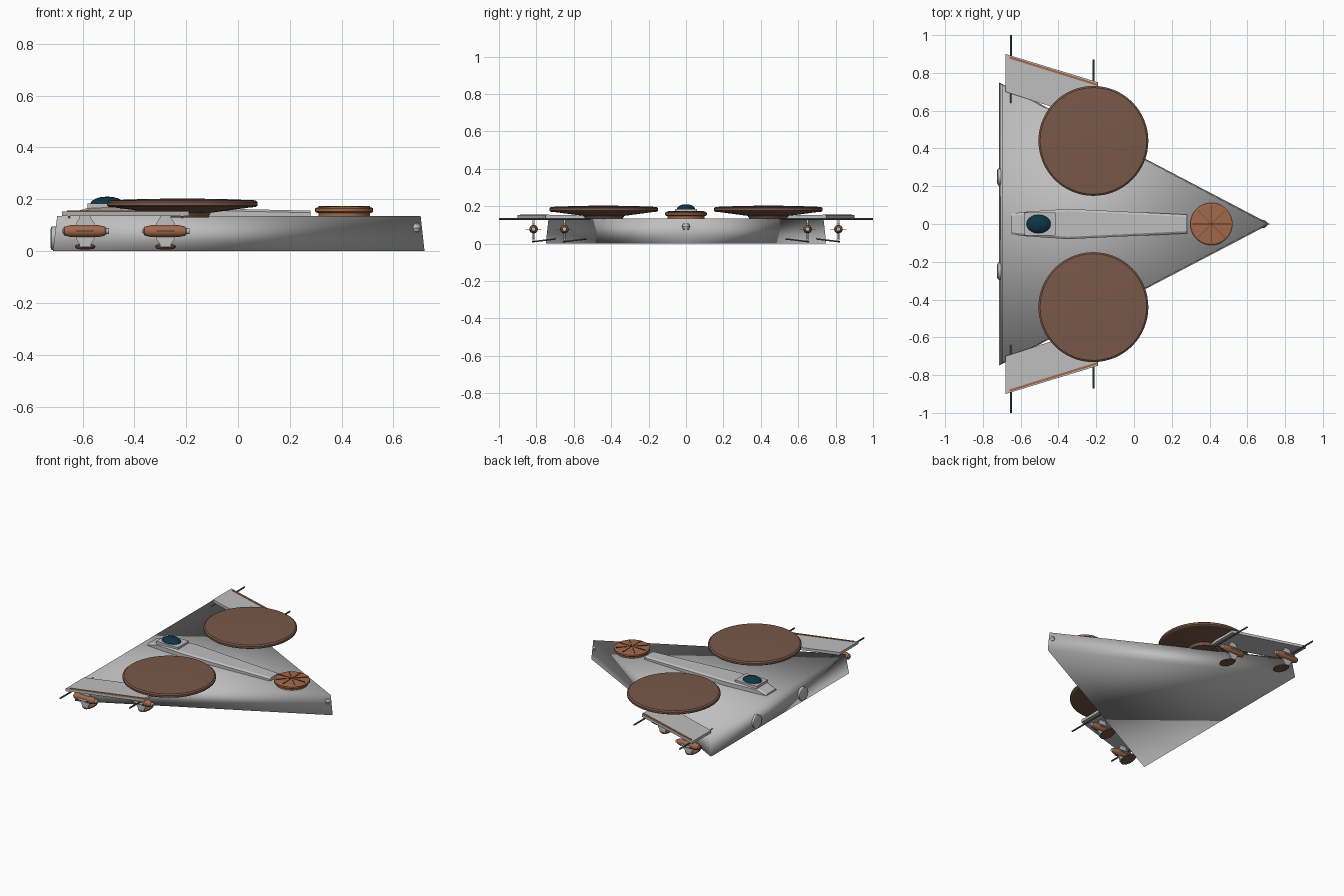
import bpy, bmesh
from math import pi, sin, cos, radians
from mathutils import Matrix, Vector

if "Cube" in bpy.data.objects:
    bpy.data.objects.remove(bpy.data.objects["Cube"])


def material(name, r, g, b):
    m = bpy.data.materials.new(name)
    m.use_nodes = True
    m.diffuse_color = (r, g, b, 1)
    m.node_tree.nodes["Principled BSDF"].inputs["Base Color"].default_value = (r, g, b, 1)
    return m


GREY = material("hull grey", .52, .52, .52)
BROWN = material("disc brown", .19, .098, .066)
COPPER = material("copper", .36, .14, .066)
DARK = material("dark brown", .06, .03, .02)
STEEL = material("steel", .1, .115, .13)
TEAL = material("canopy teal", .004, .035, .06)


def finish(name, bm, mat, smooth=30):
    bmesh.ops.recalc_face_normals(bm, faces=bm.faces)
    me = bpy.data.meshes.new(name)
    bm.to_mesh(me)
    bm.free()
    me.materials.append(mat)
    ob = bpy.data.objects.new(name, me)
    bpy.context.collection.objects.link(ob)
    if smooth == "all":
        me.shade_smooth()
    else:
        bpy.ops.object.select_all(action='DESELECT')
        ob.select_set(True)
        bpy.context.view_layer.objects.active = ob
        bpy.ops.object.shade_smooth_by_angle(angle=radians(smooth))
    return ob


def loft(name, rings, mat, smooth=30):
    """Skin a list of equal-length point rings and cap both ends."""
    bm = bmesh.new()
    vs = [[bm.verts.new(p) for p in ring] for ring in rings]
    n = len(vs[0])
    for a, b in zip(vs, vs[1:]):
        for i in range(n):
            j = (i + 1) % n
            bm.faces.new((a[i], a[j], b[j], b[i]))
    bm.faces.new(vs[0][::-1])
    bm.faces.new(vs[-1])
    return finish(name, bm, mat, smooth)


def slab(name, outline, z0, z1, mat):
    return loft(name, [[(x, y, z) for x, y in outline] for z in (z0, z1)], mat)


def lathe(name, profile, place, mat, sides=48, sx=1, sy=1):
    """Turn (radius, height) pairs about z, then move into place."""
    rings = []
    for r, h in profile:
        ring = [(r * sx * cos(2 * pi * i / sides), r * sy * sin(2 * pi * i / sides), h)
                for i in range(sides)]
        rings.append([place @ Vector(p) for p in ring])
    return loft(name, rings, mat)


def at(x, y, z):
    return Matrix.Translation((x, y, z))


def box(name, lo, hi, mat):
    (x0, y0, z0), (x1, y1, z1) = lo, hi
    return slab(name, [(x0, y0), (x1, y0), (x1, y1), (x0, y1)], z0, z1, mat)


ALONG_X = Matrix.Rotation(pi / 2, 4, 'Y')
ALONG_Y = Matrix.Rotation(pi / 2, 4, 'X')

# Wedge hull, softly shaded over its edges
loft("hull", [[(.72, 0, 0), (-.715, .75, 0), (-.715, -.75, 0)],
              [(.705, 0, .135), (-.698, .735, .135), (-.698, -.735, .135)]], GREY, "all")

# Nose lamp
lathe("nose_lamp", [(.005, -.022), (.016, -.015), (.021, 0), (.016, .015), (.005, .022)],
      at(.685, 0, .09), GREY, 16)

# Raised spine, tapering fore and aft
rings = []
for x, w, h in [(-.65, .055, .145), (-.57, .065, .17), (-.35, .08, .17), (.28, .05, .156)]:
    rings.append([(x, -w, .125), (x, w, .125), (x, w, h - .008),
                  (x, w - .012, h), (x, 12e-3 - w, h), (x, -w, h - .008)])
loft("spine", rings, GREY)

# Cockpit plate and canopy
box("cockpit_plate", (-.58, -.06, .165), (-.415, .06, .184), GREY)
lathe("canopy", [(1, 0), (.92, .011), (.7, .02), (.4, .026), (.08, .028)],
      at(-.505, 0, .182), TEAL, 24, .065, .05)

# Front turret disc with radial ribs
turret = at(.41, 0, 0)
lathe("turret_neck", [(.1, .125), (.1, .15)], turret, COPPER)
lathe("turret", [(.104, .147), (.112, .152), (.112, .164), (.105, .169), (.02, .172)],
      turret, COPPER)
for i in range(4):
    rib = box("turret_rib", (-.1, -.0015, .166), (.1, .0015, .1735), DARK)
    rib.matrix_world = turret @ Matrix.Rotation(pi * i / 4, 4, 'Z')

for s in (1, -1):
    # Large saucer
    saucer = at(-.215, s * .44, 0)
    lathe("saucer", [(.1, .13), (.11, .148), (.26, .168), (.283, .17), (.291, .176),
                     (.291, .189), (.282, .196), (.15, .201), (.02, .203)], saucer, BROWN, 64)

    # Swept wing plate with a stripe along the outer edge
    slab("wing", [(-.68, s * .9), (-.19, s * .75), (-.19, s * .54), (-.68, s * .7)],
         .135, .153, GREY)
    slab("wing_stripe", [(-.66, s * .888), (-.19, s * .742), (-.19, s * .73), (-.66, s * .876)],
         .15, .156, COPPER)

    # Rear exhaust cap
    lathe("rear_cap", [(.045, -.02), (.045, .008), (.035, .012)],
          at(-.712, s * .25, .05) @ Matrix.Rotation(-pi / 2, 4, 'Y'), GREY, 24)

    for px, py, tip in ((-.59, .815, 1.0), (-.28, .65, .87)):
        # Gun barrel under the wing
        rod_x = px - .062 if tip > .9 else px + .065
        lathe("barrel", [(.0055, -.18), (.0055, .18)],
              at(rod_x, s * (tip - .18), .131) @ ALONG_Y, STEEL, 10)

        # Engine pod with nozzle
        pod = at(px, s * py, .077)
        lathe("pod", [(.006, -.088), (.017, -.08), (.023, -.055), (.023, .05),
                      (.018, .075), (.01, .083)], pod @ ALONG_X, COPPER, 20)
        lathe("nozzle", [(.013, .075), (.011, .092)], pod @ ALONG_X, GREY, 16)

        # Pylon blade above and below the pod, waisted at both ends
        half = [(.022, -.062), (.022, -.05), (.036, -.03), (.036, .03), (.022, .05), (.022, .062)]
        outline = half + [(-x, z) for x, z in reversed(half)]
        loft("pylon", [[pod @ Vector((x, y, z)) for x, z in outline] for y in (-.005, .005)], GREY)
        box("side_fin", (px - .035, s * py - .042, .075), (px + .035, s * py + .042, .079), GREY)

        # Tilted landing pad
        pad = at(px, s * (py - .055), .017) @ Matrix.Rotation(-s * radians(7), 4, 'X')
        lathe("landing_pad", [(.95, -.004), (1, 0), (.95, .004)], pad, BROWN, 24, .04, .065)
